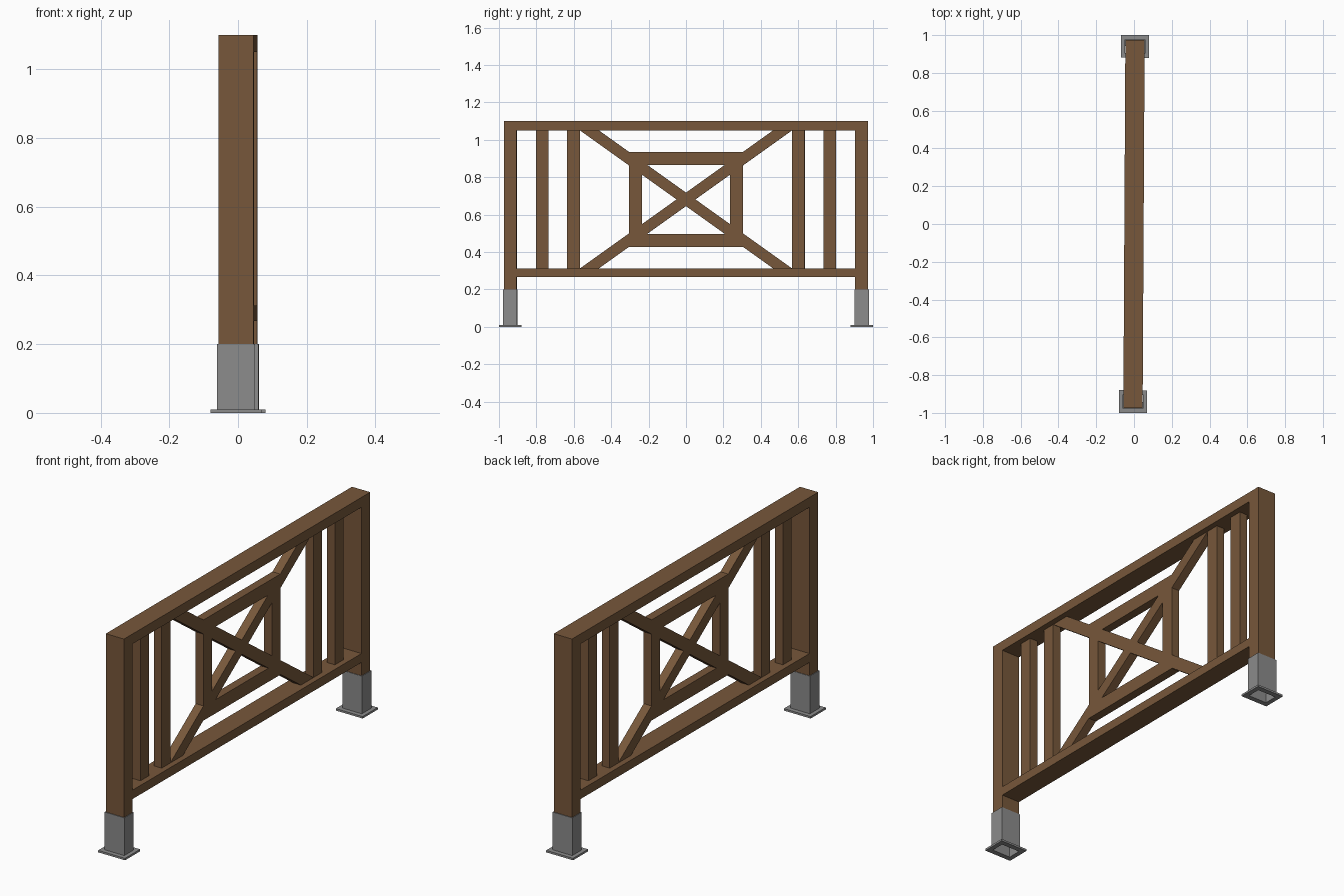
import bpy, bmesh, math
from mathutils import Matrix

if "Cube" in bpy.data.objects:
    bpy.data.objects.remove(bpy.data.objects["Cube"])

SKEW = Matrix.Rotation(-0.0055, 4, 'Z')   # whole panel is turned very slightly


def material(name, rgb):
    m = bpy.data.materials.new(name)
    m.diffuse_color = (*rgb, 1)
    m.use_nodes = True
    m.node_tree.nodes["Principled BSDF"].inputs["Base Color"].default_value = m.diffuse_color
    return m


WOOD = material("brown_wood", (0.185, 0.096, 0.043))
STEEL = material("grey_steel", (0.26, 0.26, 0.26))


def finish(name, bm, mat):
    bmesh.ops.recalc_face_normals(bm, faces=bm.faces)
    me = bpy.data.meshes.new(name)
    bm.to_mesh(me)
    bm.free()
    me.materials.append(mat)
    ob = bpy.data.objects.new(name, me)
    ob.matrix_world = SKEW
    bpy.context.collection.objects.link(ob)


def slab(name, outline, depth, mat=WOOD):
    """Extrude a (y, z) outline along x, centred."""
    bm = bmesh.new()
    f = bm.faces.new([bm.verts.new((-depth / 2, y, z)) for y, z in outline])
    ext = bmesh.ops.extrude_face_region(bm, geom=[f])
    verts = [v for v in ext["geom"] if isinstance(v, bmesh.types.BMVert)]
    bmesh.ops.translate(bm, verts=verts, vec=(depth, 0, 0))
    finish(name, bm, mat)


def beam(name, y0, y1, z0, z1, depth):
    slab(name, [(y0, z0), (y1, z0), (y1, z1), (y0, z1)], depth)


def tube(name, yc, outer, inner, z0, z1, mat):
    """Rectangular open ring; outer and inner are (x, y) sizes."""
    bm = bmesh.new()
    rings = []
    for (sx, sy), z in ((outer, z0), (outer, z1), (inner, z1), (inner, z0)):
        rings.append([bm.verts.new((a * sx / 2, yc + b * sy / 2, z))
                      for a, b in ((-1, -1), (1, -1), (1, 1), (-1, 1))])
    for k in range(4):
        r, s = rings[k], rings[(k + 1) % 4]
        for i in range(4):
            j = (i + 1) % 4
            bm.faces.new((r[i], r[j], s[j], s[i]))
    finish(name, bm, mat)


RAIL, THIN = 0.102, 0.044

# Rails
beam("top_rail", -0.974, 0.974, 1.05, 1.10, RAIL)
beam("bottom_rail", -0.905, 0.905, 0.267, 0.312, RAIL)

for s, side in ((-1, "front"), (1, "back")):
    # Post, with hollow steel shoe and flange below
    beam(side + "_post", s * 0.974, s * 0.905, 0.195, 1.05, RAIL)
    tube(side + "_shoe", s * 0.94, (0.11, 0.075), (0.103, 0.068), 0, 0.2, STEEL)
    tube(side + "_flange", s * 0.94, (0.15, 0.12), (0.11, 0.075), 0, 0.01, STEEL)
    # Balusters
    beam(side + "_outer_baluster", s * 0.803, s * 0.735, 0.312, 1.05, THIN)
    beam(side + "_inner_baluster", s * 0.635, s * 0.567, 0.312, 1.05, THIN)
    # Inner frame upright
    beam(side + "_frame_upright", s * 0.304, s * 0.236, 0.495, 0.864, THIN)
    # Diagonal brace, cut flush with the rails
    slab(side + "_diagonal", [(s * 0.567, 1.05), (s * 0.466, 1.05),
                              (-s * 0.567, 0.312), (-s * 0.466, 0.312)], THIN)

# Inner frame cross pieces
beam("frame_top", -0.304, 0.304, 0.864, 0.934, THIN)
beam("frame_bottom", -0.304, 0.304, 0.426, 0.495, THIN)
